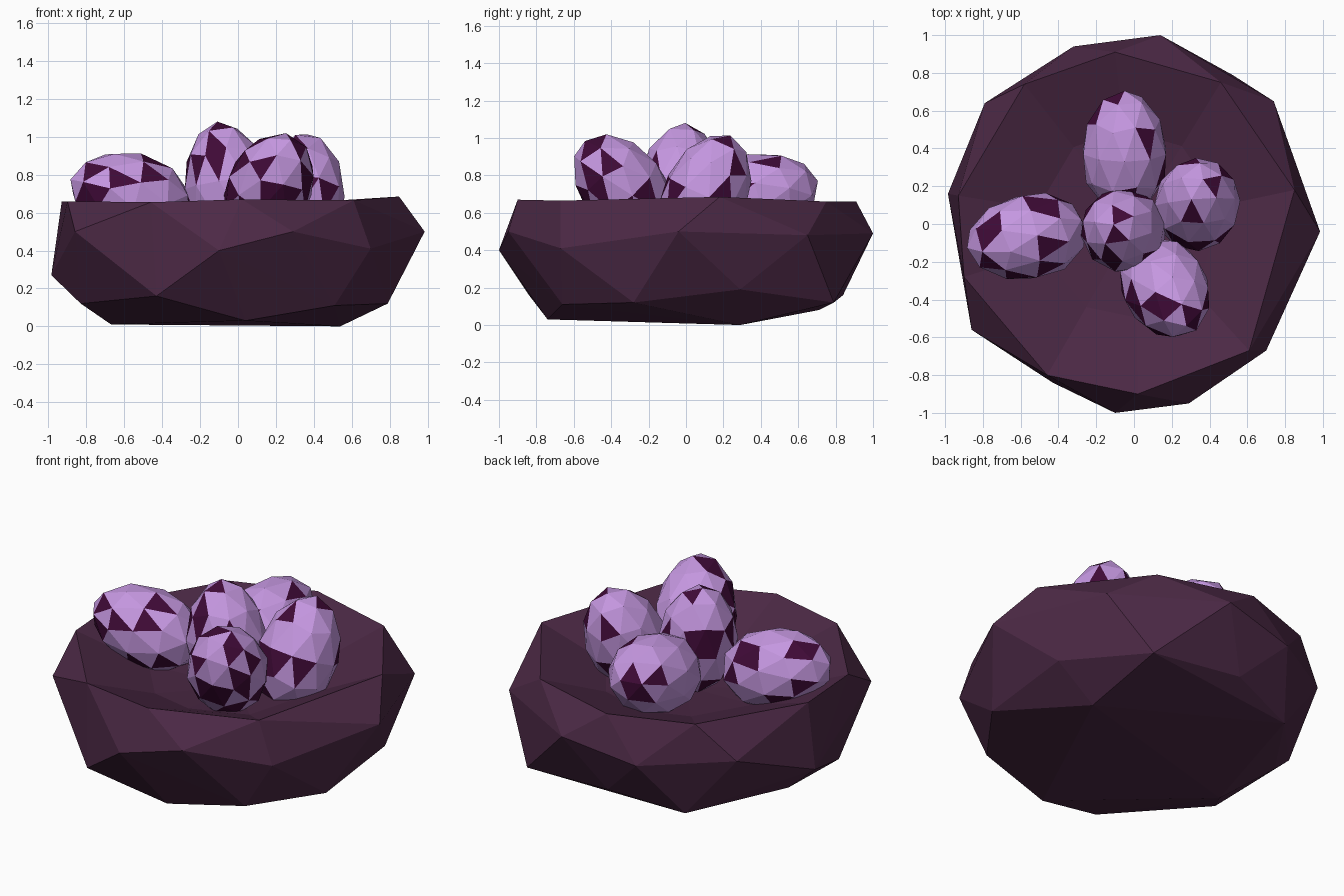
import bpy, bmesh, random
from mathutils import Vector

if "Cube" in bpy.data.objects:
    bpy.data.objects.remove(bpy.data.objects["Cube"])

random.seed(7)


def material(name, rgb):
    m = bpy.data.materials.new(name)
    m.diffuse_color = (*rgb, 1)
    m.use_nodes = True
    m.node_tree.nodes["Principled BSDF"].inputs["Base Color"].default_value = m.diffuse_color
    return m


nest_mat = material("dark_plum", (0.072, 0.022, 0.06))
shell_mat = material("lilac_shell", (0.56, 0.31, 0.75))
spot_mat = material("plum_spots", (0.05, 0.003, 0.038))


def finish(bm, name, mats):
    mesh = bpy.data.meshes.new(name)
    bmesh.ops.recalc_face_normals(bm, faces=bm.faces)
    bm.to_mesh(mesh)
    bm.free()
    for m in mats:
        mesh.materials.append(m)
    obj = bpy.data.objects.new(name, mesh)
    bpy.context.collection.objects.link(obj)
    return obj


# Nest: rough convex stone hull, opened at the rim and hollowed out
rim = [(-.93, .15, .66), (-.58, .74, .66), (-.10, .91, .66), (.46, .75, .66), (.85, .18, .685),
       (.61, -.67, .665), (.02, -.90, .67), (-.46, -.80, .655), (-.90, -.28, .66)]
waist = [(-.985, .16, .27), (-.79, .64, .45), (-.32, .94, .41), (.14, 1, .49), (.74, .65, .48),
         (.985, -.04, .50), (.70, -.67, .41), (.29, -.95, .50), (-.10, -1, .40),
         (-.43, -.84, .16), (-.86, -.56, .50)]
base = [(.04, -.74, .03), (.54, .29, 0), (-.67, -.06, .01), (-.06, .84, .16), (.79, -.28, .12),
        (.51, -.66, .11), (.79, .29, .19), (.52, .79, .12), (-.84, .21, .14), (-.49, .71, .08),
        (-.83, -.29, .12)]

bm = bmesh.new()
for p in rim + waist + base:
    bm.verts.new(p)
bmesh.ops.convex_hull(bm, input=bm.verts)
bmesh.ops.delete(bm, geom=[v for v in bm.verts if not v.link_faces], context='VERTS')
top = [f for f in bm.faces if all(v.co.z > .6 for v in f.verts)]
bmesh.ops.delete(bm, geom=top, context='FACES')
edges = [e for e in bm.edges if e.is_boundary]
for scale, depth in ((.55, .51), (0, .45)):
    new = bmesh.ops.extrude_edge_only(bm, edges=edges)["geom"]
    for v in (g for g in new if isinstance(g, bmesh.types.BMVert)):
        v.co = Vector((v.co.x * scale, v.co.y * scale, depth))
    edges = [g for g in new if isinstance(g, bmesh.types.BMEdge)]
bmesh.ops.remove_doubles(bm, verts=bm.verts, dist=.001)
finish(bm, "nest", [nest_mat])


# Eggs: faceted, slightly tapered, with random dark facets
def egg(name, centre, axis, length=.33, radius=.23):
    bm = bmesh.new()
    bmesh.ops.create_icosphere(bm, subdivisions=2, radius=1)
    rot = Vector(axis).to_track_quat('Z', 'Y')
    for v in bm.verts:
        taper = radius * (1 - .08 * v.co.z)
        v.co = rot @ Vector((v.co.x * taper, v.co.y * taper, v.co.z * length)) + Vector(centre)
    for f in bm.faces:
        f.material_index = int(random.random() < .22)
    finish(bm, name, [shell_mat, spot_mat])


egg("left_egg", (-.57, -.07, .69), (-1, -.18, .27))
egg("centre_egg", (-.06, -.03, .755), (-.15, .08, 1), radius=.225)
egg("back_egg", (-.05, .385, .69), (0, 1, .25))
egg("right_egg", (.335, .11, .71), (.1, .42, 1))
egg("front_egg", (.17, -.345, .74), (.33, -.6, .75))
